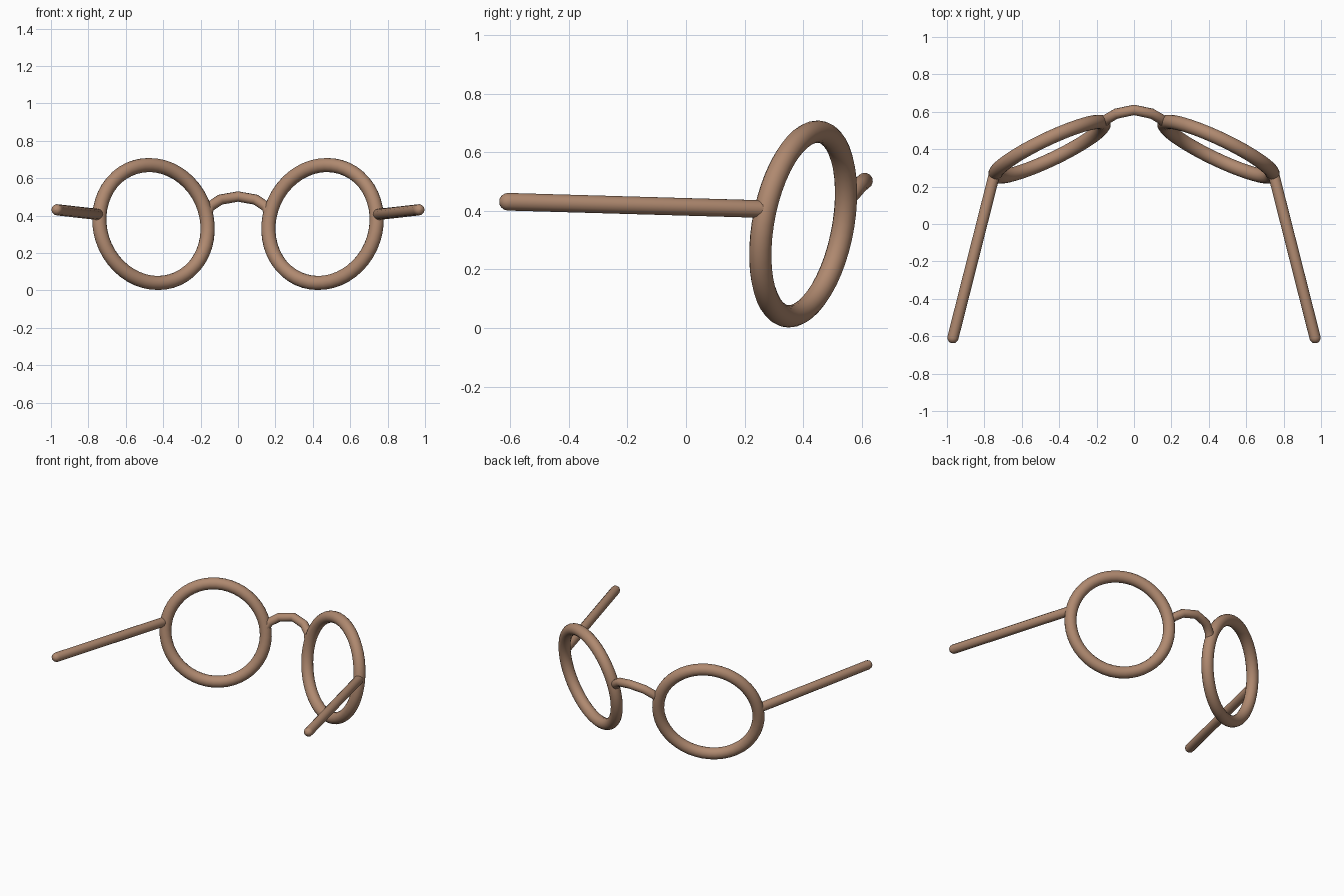
import bpy, math
from mathutils import Vector

if "Cube" in bpy.data.objects:
    bpy.data.objects.remove(bpy.data.objects["Cube"])

brown = bpy.data.materials.new("brown_frame")
brown.diffuse_color = (0.43, 0.25, 0.16, 1)
brown.use_nodes = True
brown.node_tree.nodes["Principled BSDF"].inputs["Base Color"].default_value = brown.diffuse_color


def finish(obj, name):
    obj.name = name
    obj.data.materials.clear()
    obj.data.materials.append(brown)
    bpy.ops.object.shade_smooth_by_angle(angle=math.radians(50))


def tube(name, points, radius):
    """Round bar along (point, relative radius) pairs."""
    curve = bpy.data.curves.new(name, 'CURVE')
    curve.dimensions = '3D'
    curve.bevel_depth = radius
    curve.bevel_resolution = 4
    curve.use_fill_caps = True
    spline = curve.splines.new('POLY')
    spline.points.add(len(points) - 1)
    for sp, (co, rel) in zip(spline.points, points):
        sp.co = (*co, 1)
        sp.radius = rel
    obj = bpy.data.objects.new(name, curve)
    bpy.context.collection.objects.link(obj)
    bpy.ops.object.select_all(action='DESELECT')
    obj.select_set(True)
    bpy.context.view_layer.objects.active = obj
    bpy.ops.object.convert(target='MESH')
    finish(bpy.context.object, name)


def capsule(name, a, b, r):
    """Straight bar with domed ends centred on a and b."""
    a, b = Vector(a), Vector(b)
    d = (b - a).normalized()
    angles = [math.radians(t) for t in (86, 65, 45, 22, 0)]
    pts = [(a - d * r * math.sin(t), math.cos(t)) for t in angles]
    pts += [(b + d * r * math.sin(t), math.cos(t)) for t in reversed(angles)]
    tube(name, pts, r)


for s, side in ((-1, "left"), (1, "right")):
    # Lens rim, wrapped round the face and leaning
    axis = Vector((s * 0.425, 0.89, -0.17))
    bpy.ops.mesh.primitive_torus_add(
        major_segments=48, minor_segments=16, major_radius=0.32, minor_radius=0.038,
        location=(s * 0.452, 0.40, 0.355),
        rotation=axis.to_track_quat('Z', 'Y').to_euler())
    finish(bpy.context.object, side + "_rim")

    # Temple arm
    capsule(side + "_temple", (s * 0.748, 0.26, 0.406), (s * 0.968, -0.608, 0.431), 0.03)

# Nose bridge arch
half = [(0.165, 0.54, 0.415), (0.15, 0.558, 0.448), (0.095, 0.59, 0.485)]
path = [(-x, y, z) for x, y, z in half] + [(0, 0.61, 0.502)] + half[::-1]
tube("bridge", [(p, 1) for p in path], 0.028)
